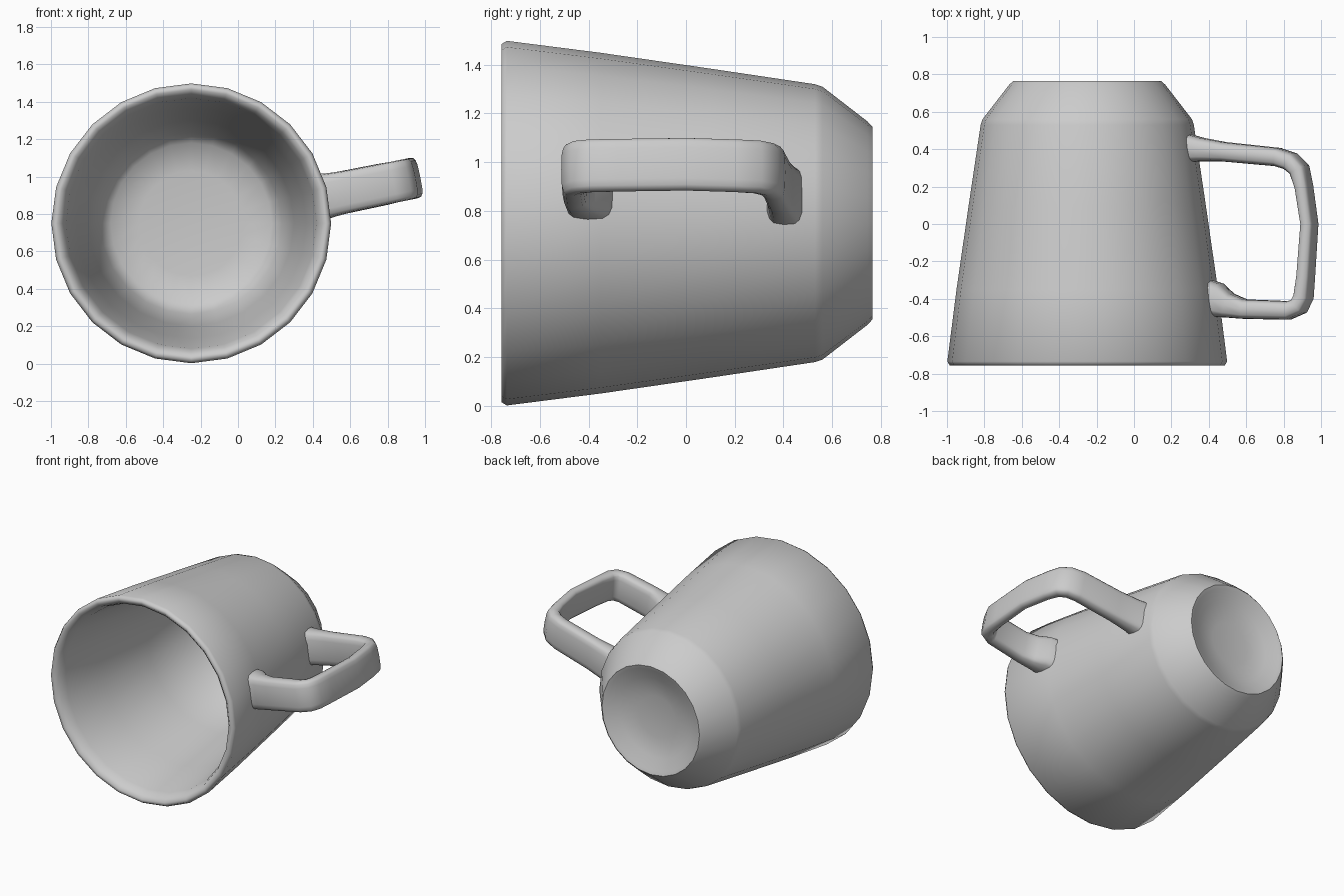
import bpy, bmesh
from math import cos, sin, pi, radians
from mathutils import Vector

if "Cube" in bpy.data.objects:
    bpy.data.objects.remove(bpy.data.objects["Cube"])

CX, CZ = -0.25, 0.75          # mug axis, running along y
TILT = radians(11.5)          # handle direction around the axis


def finish(name, bm, angle):
    bmesh.ops.recalc_face_normals(bm, faces=bm.faces)
    me = bpy.data.meshes.new(name)
    bm.to_mesh(me)
    bm.free()
    ob = bpy.data.objects.new(name, me)
    bpy.context.collection.objects.link(ob)
    bpy.ops.object.select_all(action='DESELECT')
    ob.select_set(True)
    bpy.context.view_layer.objects.active = ob
    bpy.ops.object.shade_smooth_by_angle(angle=radians(angle))
    return ob


def skin(bm, rings):
    loops = [[bm.verts.new(p) for p in r] for r in rings]
    n = len(loops[0])
    for a, b in zip(loops, loops[1:]):
        for i in range(n):
            j = (i + 1) % n
            bm.faces.new((a[i], a[j], b[j], b[i]))
    bm.faces.new(loops[0])
    bm.faces.new(loops[-1])


# Cup: profile (y, radius) from inner floor, over the rim, to the recessed base
profile = [(0.62, 0.28), (0.60, 0.43), (0.54, 0.485), (0.10, 0.55), (-0.35, 0.615),
           (-0.68, 0.67), (-0.735, 0.69), (-0.757, 0.715), (-0.757, 0.735), (-0.735, 0.748),
           (-0.35, 0.699), (0.10, 0.634), (0.53, 0.57), (0.56, 0.56), (0.745, 0.417),
           (0.765, 0.395), (0.757, 0.37), (0.715, 0.29), (0.69, 0.15)]
SIDES = 24
bm = bmesh.new()
skin(bm, [[(CX + r * cos(2 * pi * i / SIDES), y, CZ + r * sin(2 * pi * i / SIDES))
           for i in range(SIDES)] for y, r in profile])
finish("cup", bm, 60)

# Handle: path (radius, y, thickness, width), swept with a rounded cross-section
path = [(0.545, 0.405, 0.16, 0.25), (0.62, 0.398, 0.13, 0.24), (0.75, 0.386, 0.105, 0.23),
        (1.04, 0.358, 0.10, 0.225), (1.11, 0.335, 0.10, 0.22), (1.158, 0.29, 0.095, 0.22),
        (1.182, 0.20, 0.08, 0.22), (1.212, 0.0, 0.075, 0.22), (1.192, -0.28, 0.08, 0.22),
        (1.18, -0.39, 0.09, 0.22), (1.155, -0.44, 0.095, 0.22), (1.10, -0.462, 0.10, 0.22),
        (0.86, -0.455, 0.105, 0.225), (0.77, -0.435, 0.135, 0.235), (0.70, -0.405, 0.19, 0.25),
        (0.655, -0.395, 0.21, 0.25)]
radial = Vector((cos(TILT), 0, sin(TILT)))
side = Vector((-sin(TILT), 0, cos(TILT)))
pts = [Vector((CX, y, CZ)) + radial * r for r, y, t, w in path]
rings = []
for k, (r, y, t, w) in enumerate(path):
    tangent = (pts[min(k + 1, len(pts) - 1)] - pts[max(k - 1, 0)]).normalized()
    if k in (0, len(path) - 1):
        tangent = radial * (1 if k == 0 else -1)
    normal = side.cross(tangent)
    ring = []
    for i in range(16):
        c, s = cos(2 * pi * i / 16), sin(2 * pi * i / 16)
        c = abs(c) ** 0.55 * (1 if c > 0 else -1)
        s = abs(s) ** 0.55 * (1 if s > 0 else -1)
        ring.append(pts[k] + normal * (t / 2 * c) + side * (w / 2 * s))
    rings.append(ring)
bm = bmesh.new()
skin(bm, rings)
finish("handle", bm, 60)
